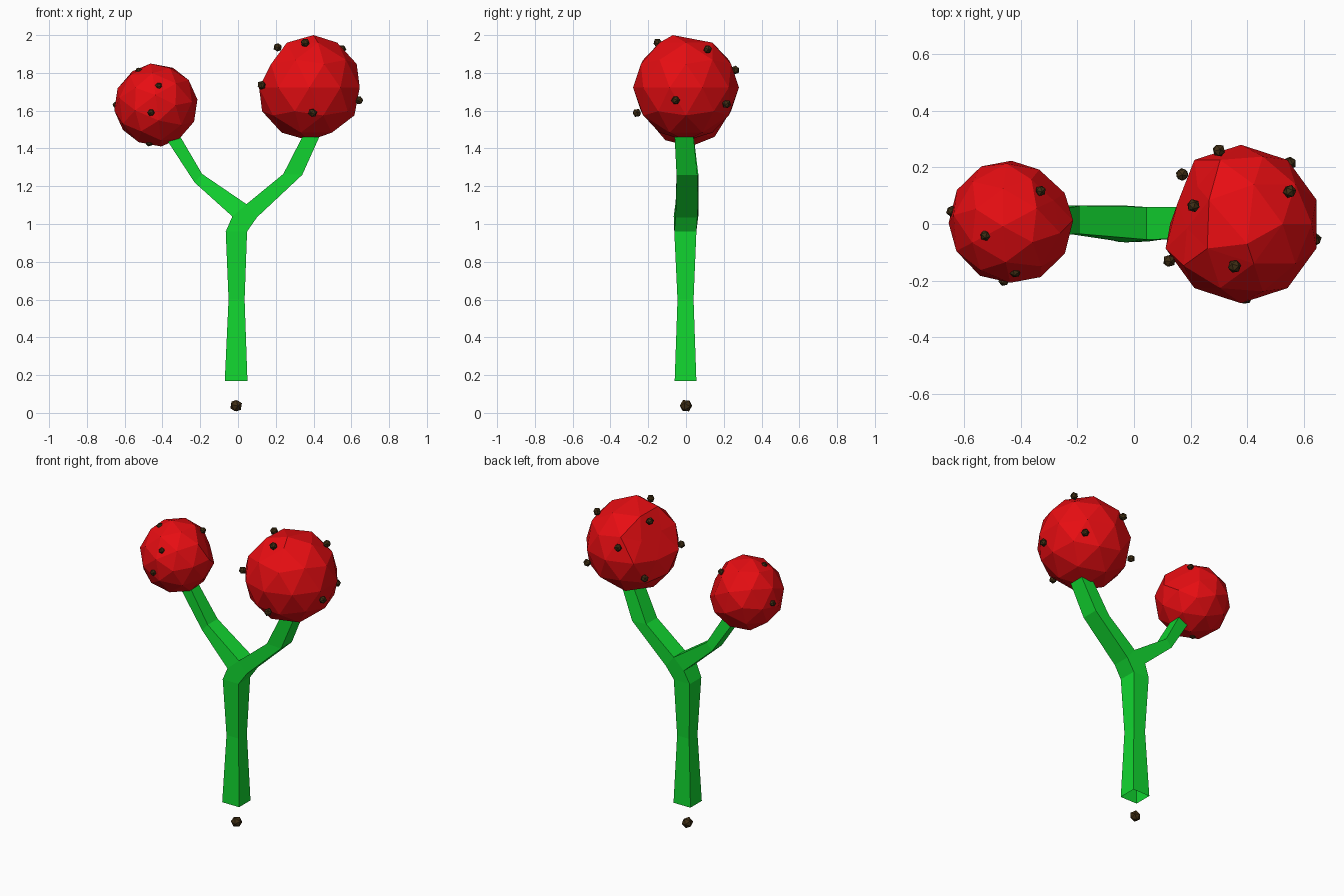
import bpy, bmesh
from mathutils import Vector, Matrix, Euler

if "Cube" in bpy.data.objects:
    bpy.data.objects.remove(bpy.data.objects["Cube"])


def material(name, rgb):
    m = bpy.data.materials.new(name)
    m.diffuse_color = (*rgb, 1)
    m.use_nodes = True
    m.node_tree.nodes["Principled BSDF"].inputs["Base Color"].default_value = m.diffuse_color
    return m


RED = material("red", (0.8, 0.004, 0.006))
GREEN = material("green", (0.006, 0.68, 0.03))
BROWN = material("brown", (0.05, 0.027, 0.007))


def finish(bm, name, mat):
    bmesh.ops.recalc_face_normals(bm, faces=bm.faces)
    me = bpy.data.meshes.new(name)
    bm.to_mesh(me)
    bm.free()
    me.materials.append(mat)
    ob = bpy.data.objects.new(name, me)
    bpy.context.collection.objects.link(ob)
    return ob


# Forked stem: front outline points (x, z, y_front, y_back), walls added between
pts = [(-.07, .17, -.06, .055), (.05, .17, -.06, .055),
       (-.05, .6, -.045, .04), (.035, .6, -.045, .04),
       (-.065, .96, -.062, .055), (.048, .96, -.062, .055),
       (-.03, 1.04, -.065, .065), (.10, 1.035, -.055, .06), (.045, 1.105, -.055, .06),
       (-.23, 1.22, -.035, .065), (-.19, 1.265, -.035, .065),
       (-.38, 1.45, -.04, .04), (-.31, 1.47, -.04, .04),
       (.34, 1.26, -.05, .06), (.24, 1.265, -.05, .06),
       (.43, 1.46, -.06, .04), (.34, 1.46, -.06, .04)]
panels = [(0, 1, 3, 2), (2, 3, 5, 4), (4, 5, 7, 8, 6), (6, 8, 10, 9),
          (9, 10, 12, 11), (8, 7, 13, 14), (14, 13, 15, 16)]
open_ends = [{0, 1}, {11, 12}, {15, 16}]
bm = bmesh.new()
front = [bm.verts.new((x, a, z)) for x, z, a, b in pts]
back = [bm.verts.new((x, b, z)) for x, z, a, b in pts]
edges = []
for p in panels:
    bm.faces.new([front[i] for i in p])
    bm.faces.new([back[i] for i in reversed(p)])
    edges += [(p[i - 1], p[i]) for i in range(len(p))]
for a, b in edges:
    if sum({a, b} == set(e) for e in edges) == 1 and {a, b} not in open_ends:
        bm.faces.new((front[a], front[b], back[b], back[a]))
finish(bm, "forked_stem", GREEN)


# Faceted balls, each with one flattened side
def ball(name, center, r, rot, normal, depth, pole_shift=(0, 0, 0)):
    bm = bmesh.new()
    bmesh.ops.create_icosphere(bm, subdivisions=2, radius=r,
                               matrix=Euler(rot).to_matrix().to_4x4())
    n = Vector(normal).normalized()
    max(bm.verts, key=lambda v: v.co.z).co += Vector(pole_shift)
    for v in bm.verts:
        over = v.co.dot(n) - depth
        if over > 0:
            v.co -= n * over
    bmesh.ops.translate(bm, verts=bm.verts, vec=center)
    finish(bm, name, RED)


ball("large_ball", (.378, 0, 1.722), .28, (0, 0, 0), (-.952, .307, .405), .212, (.022, -.07, -.002))
ball("small_ball", (-.435, .008, 1.63), .222, (.4, .3, .2), (.75, .55, .35), .186)


# Seeds: little icosahedra on the balls and one on the ground
def seeds(name, spots, r):
    bm = bmesh.new()
    for i, p in enumerate(spots):
        rot = Euler((.5 + i, .3 * i, .7 * i)).to_matrix().to_4x4()
        bmesh.ops.create_icosphere(bm, subdivisions=1, radius=r,
                                   matrix=Matrix.Translation(p) @ rot)
    finish(bm, name, BROWN)


seeds("large_ball_seeds", [
    (.21, .065, 1.935), (.355, -.15, 1.96), (.55, .115, 1.925),
    (.125, -.13, 1.735), (.64, -.055, 1.655), (.395, -.26, 1.588),
    (.30, .26, 1.815), (.55, .215, 1.635), (.17, .175, 1.62)], .024)
seeds("small_ball_seeds", [
    (-.525, -.04, 1.81), (-.42, -.17, 1.73), (-.46, -.2, 1.59),
    (-.33, .117, 1.775), (-.645, .045, 1.63), (-.255, -.02, 1.568),
    (-.47, -.03, 1.43)], .02)
seeds("ground_seed", [(-.01, 0, .038)], .034)
